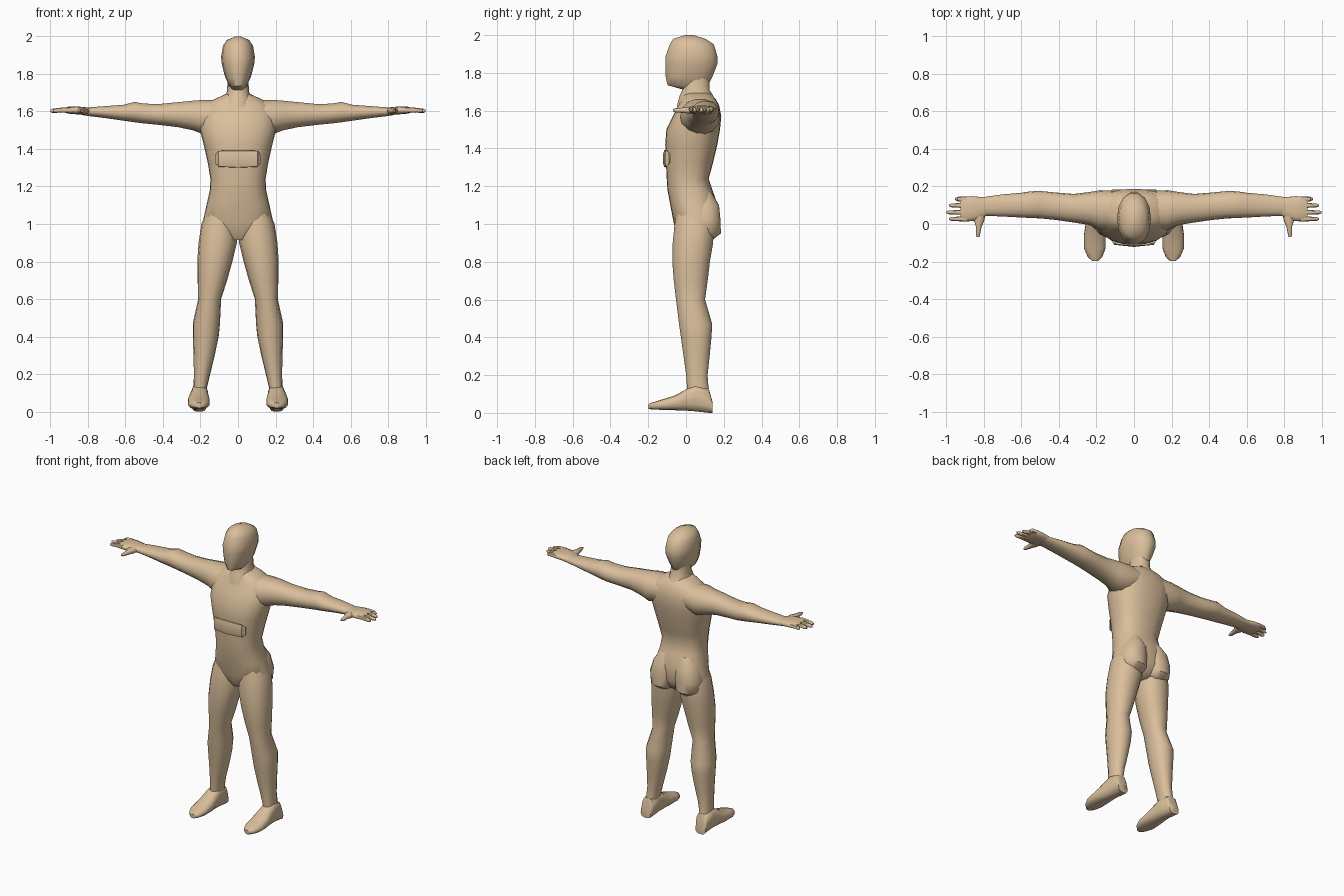
import bpy, bmesh, math

skin = bpy.data.materials.new("skin")
skin.diffuse_color = (0.70, 0.52, 0.33, 1)


def loft(name, axis, rings, sides=14, power=2.3, mirror=True):
    """Skin through rounded sections (t, a0, a1, b0, b1) along an axis."""
    order = {'x': (2, 0, 1), 'y': (0, 2, 1), 'z': (0, 1, 2)}[axis]
    bm = bmesh.new()
    loops = []
    for t, a0, a1, b0, b1 in rings:
        loop = []
        for i in range(sides):
            ang = 2 * math.pi * i / sides
            c, s = math.cos(ang), math.sin(ang)
            k = (abs(c) ** power + abs(s) ** power) ** (-1 / power)
            p = ((a0 + a1) / 2 + (a1 - a0) / 2 * c * k,
                 (b0 + b1) / 2 + (b1 - b0) / 2 * s * k, t)
            loop.append(bm.verts.new([p[j] for j in order]))
        loops.append(loop)
    for lo, hi in zip(loops, loops[1:]):
        for i in range(sides):
            j = (i + 1) % sides
            bm.faces.new((lo[i], lo[j], hi[j], hi[i]))
    bm.faces.new(loops[0][::-1])
    bm.faces.new(loops[-1])
    bmesh.ops.recalc_face_normals(bm, faces=bm.faces)
    me = bpy.data.meshes.new(name)
    bm.to_mesh(me)
    bm.free()
    me.materials.append(skin)
    ob = bpy.data.objects.new(name, me)
    bpy.context.collection.objects.link(ob)
    if mirror:
        ob.modifiers.new("mirror", 'MIRROR').use_mirror_merge = False
    bpy.ops.object.select_all(action='DESELECT')
    ob.select_set(True)
    bpy.context.view_layer.objects.active = ob
    bpy.ops.object.shade_smooth_by_angle(angle=math.radians(50))
    return ob


def sym(rows):
    """Sections centred on x = 0, given as (z, half width, front y, back y)."""
    return [(z, -w, w, f, b) for z, w, f, b in rows]


# Head, with a flat face and chin
loft("head", 'z', sym([
    (1.710, 0.030, -0.010, 0.09), (1.735, 0.046, -0.100, 0.12),
    (1.78, 0.068, -0.110, 0.142), (1.85, 0.086, -0.112, 0.170),
    (1.89, 0.090, -0.110, 0.168), (1.95, 0.080, -0.088, 0.150),
    (1.98, 0.060, -0.070, 0.105), (2.0, 0.012, -0.005, 0.04)]),
    power=2.2, mirror=False)

# Neck
loft("neck", 'z', sym([
    (1.62, 0.095, -0.05, 0.165), (1.68, 0.068, -0.035, 0.145),
    (1.71, 0.058, -0.02, 0.125), (1.78, 0.056, -0.015, 0.125)]), mirror=False)

# Torso from crotch to shoulders
loft("torso", 'z', sym([
    (0.915, 0.05, -0.03, 0.10), (0.95, 0.12, -0.05, 0.145),
    (1.00, 0.190, -0.064, 0.165), (1.10, 0.168, -0.083, 0.168),
    (1.18, 0.150, -0.098, 0.140), (1.24, 0.147, -0.102, 0.120),
    (1.32, 0.160, -0.106, 0.142), (1.42, 0.182, -0.110, 0.166),
    (1.50, 0.202, -0.104, 0.180), (1.57, 0.205, -0.070, 0.187),
    (1.63, 0.185, -0.040, 0.175), (1.665, 0.125, -0.025, 0.155),
    (1.695, 0.06, -0.01, 0.125)]), sides=20, power=2.5, mirror=False)

# Raised band under the chest
loft("chest_ridge", 'x', [
    (-0.12, -0.09, -0.085, 1.32, 1.375), (-0.105, -0.10, -0.111, 1.305, 1.39),
    (0.0, -0.09, -0.122, 1.30, 1.392),
    (0.105, -0.10, -0.111, 1.305, 1.39), (0.12, -0.09, -0.085, 1.32, 1.375)],
    sides=12, power=3.5, mirror=False)

# Buttocks
loft("buttock", 'z', [
    (0.915, 0.04, 0.14, 0.02, 0.14), (0.95, 0.012, 0.175, 0.0, 0.186),
    (1.02, 0.004, 0.185, 0.0, 0.184), (1.10, 0.004, 0.16, 0.0, 0.176),
    (1.17, 0.02, 0.12, 0.0, 0.135)])

# Legs: thigh, knee, calf and ankle
loft("leg", 'z', [
    (0.05, 0.165, 0.24, 0.01, 0.13), (0.13, 0.165, 0.237, 0.005, 0.120),
    (0.20, 0.148, 0.235, 0.0, 0.115), (0.30, 0.124, 0.237, -0.014, 0.126),
    (0.40, 0.103, 0.241, -0.028, 0.136), (0.47, 0.096, 0.241, -0.038, 0.140),
    (0.60, 0.090, 0.212, -0.054, 0.102), (0.70, 0.058, 0.215, -0.066, 0.116),
    (0.80, 0.030, 0.217, -0.074, 0.128), (0.90, 0.006, 0.210, -0.072, 0.145),
    (1.00, 0.005, 0.195, -0.062, 0.150), (1.06, 0.02, 0.170, -0.05, 0.13)])

# Feet, from heel to toe
loft("foot", 'y', [
    (0.140, 0.170, 0.245, 0.0, 0.06), (0.120, 0.162, 0.247, 0.0, 0.13),
    (0.05, 0.160, 0.250, 0.008, 0.15), (0.0, 0.157, 0.258, 0.012, 0.125),
    (-0.06, 0.151, 0.267, 0.014, 0.092), (-0.13, 0.152, 0.266, 0.016, 0.070),
    (-0.175, 0.168, 0.247, 0.018, 0.056), (-0.198, 0.19, 0.222, 0.02, 0.048)],
    power=3)

# Arms: shoulder, elbow, forearm and wrist
loft("arm", 'x', [
    (0.08, -0.03, 0.175, 1.50, 1.660), (0.18, -0.03, 0.180, 1.475, 1.663),
    (0.24, -0.005, 0.170, 1.498, 1.658), (0.32, 0.008, 0.160, 1.515, 1.650),
    (0.42, 0.022, 0.168, 1.527, 1.640), (0.50, 0.030, 0.176, 1.535, 1.642),
    (0.55, 0.032, 0.174, 1.541, 1.651), (0.61, 0.035, 0.165, 1.550, 1.636),
    (0.70, 0.040, 0.158, 1.563, 1.629), (0.79, 0.044, 0.145, 1.574, 1.622),
    (0.83, 0.044, 0.143, 1.580, 1.618)])

# Palm
loft("hand", 'x', [
    (0.77, 0.055, 0.138, 1.580, 1.618), (0.81, 0.030, 0.143, 1.580, 1.622),
    (0.86, 0.015, 0.148, 1.584, 1.627), (0.905, 0.014, 0.147, 1.588, 1.625),
    (0.925, 0.025, 0.138, 1.595, 1.618)], power=2.8)

# Fingers
tips = [("index_finger", 0.027, 0.985), ("middle_finger", 0.062, 1.0),
        ("ring_finger", 0.099, 0.985), ("little_finger", 0.133, 0.955)]
for name, y, tip in tips:
    loft(name, 'x', [
        (0.89, y - 0.014, y + 0.014, 1.594, 1.622),
        (0.94, y - 0.012, y + 0.012, 1.594, 1.620),
        (tip - 0.012, y - 0.010, y + 0.010, 1.592, 1.614),
        (tip, y - 0.005, y + 0.005, 1.597, 1.609)], sides=8)

# Thumb
loft("thumb", 'y', [
    (0.07, 0.79, 0.86, 1.586, 1.618), (0.02, 0.797, 0.853, 1.584, 1.620),
    (-0.015, 0.812, 0.842, 1.588, 1.616), (-0.055, 0.820, 0.842, 1.591, 1.613),
    (-0.070, 0.825, 0.838, 1.597, 1.608)], sides=8)
